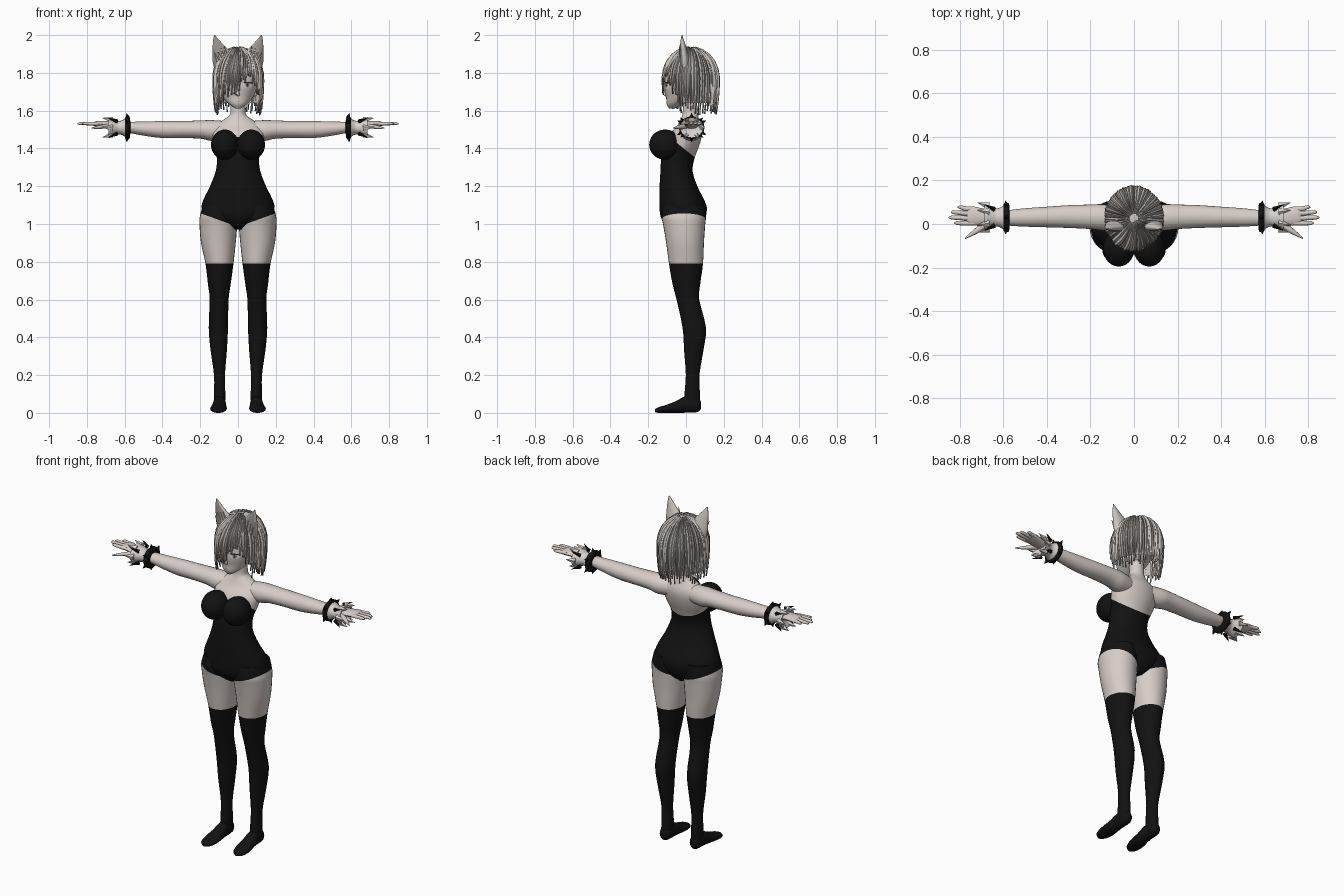
import bpy
import bmesh
import random
from math import sin, cos, pi, radians
from mathutils import Vector
from mathutils.bvhtree import BVHTree

random.seed(4)
if "Cube" in bpy.data.objects:
    bpy.data.objects.remove(bpy.data.objects["Cube"])
parts = []


def material(name, color):
    mat = bpy.data.materials.new(name)
    mat.use_nodes = True
    rgba = (*color, 1)
    mat.diffuse_color = rgba
    shader = next(n for n in mat.node_tree.nodes if n.type == 'BSDF_PRINCIPLED')
    shader.inputs["Base Color"].default_value = rgba
    return mat


skin = material("skin", (.68, .61, .57))
hair_light = material("hair", (.6, .55, .51))
hair_dark = material("hair shadow", (.33, .30, .28))
black = material("black cloth", (.006, .006, .006))
white = material("white cloth", (.7, .65, .62))
ink = material("dark lashes", (.03, .025, .025))
eye_white = material("eye white", (.8, .78, .76))


def finish(name, bm, mats, mirror=False, fix_normals=True):
    if fix_normals:
        bmesh.ops.recalc_face_normals(bm, faces=bm.faces[:])
    mesh = bpy.data.meshes.new(name)
    bm.to_mesh(mesh)
    bm.free()
    for mat in mats:
        mesh.materials.append(mat)
    obj = bpy.data.objects.new(name, mesh)
    bpy.context.scene.collection.objects.link(obj)
    if mirror:
        obj.modifiers.new("mirror", 'MIRROR').use_clip = False
    parts.append(obj)
    return obj


def catmull(p, q, r, s, t):
    return [max(-9, b + .5 * t * (c - a + t * (2 * a - 5 * b + 4 * c - d + t * (3 * (b - c) + d - a))))
            for a, b, c, d in zip(p, q, r, s)]


def loft(axis, rings, sides=24, steps=3):
    """Smooth tube; each ring is (position, centre a, centre b, radius a, radius b)."""
    ends = [rings[0]] + list(rings) + [rings[-1]]
    path = [catmull(*ends[i:i + 4], k / steps) for i in range(len(rings) - 1) for k in range(steps)]
    path.append(rings[-1])
    bm = bmesh.new()
    loops = []
    for pos, a, b, ra, rb in path:
        loop = []
        for k in range(sides):
            turn = 2 * pi * k / sides
            co = [a + max(ra, .001) * cos(turn), b + max(rb, .001) * sin(turn)]
            co.insert(axis, pos)
            loop.append(bm.verts.new(co))
        loops.append(loop)
    for low, high in zip(loops, loops[1:]):
        for k in range(sides):
            n = (k + 1) % sides
            bm.faces.new((low[k], low[n], high[n], high[k]))
    bm.faces.new(loops[0])
    bm.faces.new(loops[-1])
    return bm


def paint(bm, point, normal, index):
    """Cut along a plane and colour the side the normal points to."""
    point, normal = Vector(point), Vector(normal)
    bmesh.ops.bisect_plane(bm, geom=bm.verts[:] + bm.edges[:] + bm.faces[:],
                           plane_co=point, plane_no=normal)
    for face in bm.faces:
        if (face.calc_center_median() - point).dot(normal) > 0:
            face.material_index = index


def spikes(name, items, mat):
    """Pointed slivers, each given as (start, end, width)."""
    bm = bmesh.new()
    for start, end, width in items:
        start, end = Vector(start), Vector(end)
        axis = end - start
        turn = axis.to_track_quat('Z', 'Y').to_matrix().to_4x4()
        turn.translation = (start + end) / 2
        bmesh.ops.create_cone(bm, cap_ends=True, segments=5, radius1=width, radius2=0,
                              depth=axis.length, matrix=turn)
    return finish(name, bm, [mat], True)


# Torso with strapless bodysuit and neck
torso = loft(2, [
    (.97, 0, -.005, .03, .06), (1, 0, -.01, .09, .1), (1.04, 0, -.015, .17, .12),
    (1.09, 0, -.015, .193, .125), (1.14, 0, -.025, .178, .115), (1.2, 0, -.04, .148, .1),
    (1.28, 0, -.05, .118, .085), (1.35, 0, -.042, .112, .088), (1.42, 0, -.015, .13, .087),
    (1.48, 0, .003, .14, .083), (1.52, 0, .018, .12, .065), (1.55, 0, .02, .08, .05),
    (1.575, 0, .022, .046, .042), (1.6, 0, .022, .04, .039), (1.66, 0, .02, .04, .038)], 40)
paint(torso, (0, 0, 1.39), (0, -.8, -1), 1)
finish("torso", torso, [skin, black])

# Bust cups
cup = bmesh.new()
bmesh.ops.create_uvsphere(cup, u_segments=28, v_segments=18, radius=1)
for v in cup.verts:
    v.co = Vector((.07 + .073 * v.co.x, -.11 + .085 * v.co.y, 1.42 + .08 * v.co.z))
finish("bust_cups", cup, [black], True)

# Legs with high stockings
leg = loft(2, [
    (1.1, .1, -.01, .086, .11), (1.04, .104, -.012, .098, .118), (1, .104, -.01, .1, .112),
    (.9, .104, -.005, .092, .1), (.79, .098, 0, .074, .09), (.68, .099, .002, .06, .073),
    (.6, .1, .01, .05, .06), (.45, .104, .044, .051, .062), (.33, .102, .041, .043, .051),
    (.2, .098, .035, .029, .036), (.1, .097, .033, .03, .041), (.05, .098, .033, .03, .04)], 28)
paint(leg, (0, 0, .79), (0, 0, -1), 1)
paint(leg, (0, 0, .985), (-.36, 0, 1), 1)
finish("legs", leg, [skin, black], True)

finish("feet", loft(1, [
    (.08, .098, .04, .012, .018), (.06, .098, .042, .03, .038), (0, .098, .045, .034, .044),
    (-.05, .1, .032, .039, .032), (-.1, .103, .022, .044, .022), (-.145, .105, .015, .034, .015),
    (-.165, .105, .012, .012, .008)]), [black], True)

# Arms, palms and digits
finish("arms", loft(0, [
    (.07, .025, 1.495, .05, .05), (.14, .03, 1.495, .06, .055), (.2, .033, 1.5, .056, .048),
    (.3, .034, 1.5, .052, .045), (.4, .032, 1.5, .047, .045), (.5, .03, 1.505, .042, .037),
    (.58, .028, 1.512, .035, .029), (.65, .028, 1.52, .028, .021)]), [skin], True)
finish("palms", loft(0, [
    (.63, .028, 1.52, .027, .021), (.68, .03, 1.525, .038, .019), (.74, .037, 1.53, .044, .015),
    (.765, .037, 1.53, .04, .01)], 16), [skin], True)
for name, y, tip in (("index", .004, .825), ("middle", .027, .85), ("ring", .049, .84), ("little", .07, .81)):
    finish(name + "_fingers", loft(0, [
        (.73, y, 1.53, .01, .01), (.77, y, 1.531, .011, .01), (tip - .015, y * 1.1, 1.532, .009, .008),
        (tip, y * 1.1, 1.53, .002, .002)], 10), [skin], True)
finish("thumbs", loft(0, [
    (.66, .015, 1.52, .015, .012), (.7, -.015, 1.517, .018, .012), (.74, -.042, 1.512, .012, .009),
    (.775, -.066, 1.508, .003, .003)], 10), [skin], True)

# Wrist cuffs with dark band and pointed trim
wrist_y, wrist_z = .03, 1.51
finish("cuff_bands", loft(0, [(x, wrist_y, wrist_z, r + .008, r) for x, r in
                             ((.57, .03), (.573, .054), (.585, .06), (.597, .054), (.6, .03))], 20), [black], True)
finish("cuffs", loft(0, [(x, wrist_y, wrist_z, r * 1.15, r) for x, r in
                         ((.595, .05), (.625, .036), (.655, .044), (.685, .054), (.67, .025))], 16), [white], True)


def cuff_points(x, radius, end_x, end_radius, width, count, phase=0.0):
    items = []
    for k in range(count):
        turn = 2 * pi * (k + phase) / count
        around = Vector((0, cos(turn) * 1.15, sin(turn)))
        hub = Vector((0, wrist_y, wrist_z))
        items.append((hub + around * radius + Vector((x, 0, 0)),
                      hub + around * end_radius + Vector((end_x, 0, 0)), width))
    return items


spikes("cuff_white_points", cuff_points(.665, .045, .72, .06, .018, 6), white)
spikes("cuff_black_points", cuff_points(.64, .046, .69, .076, .012, 4, .5), black)
spikes("band_points", cuff_points(.585, .055, .59, .078, .012, 6, .5), black)

# Head
head = finish("head", loft(2, [
    (1.612, 0, -.075, .014, .014), (1.635, 0, -.055, .048, .048), (1.67, 0, -.02, .08, .085),
    (1.72, 0, -.01, .1, .104), (1.78, 0, .01, .113, .12), (1.85, 0, .02, .1, .115),
    (1.9, 0, .02, .05, .06)], 32), [skin])
face_tree = BVHTree.FromPolygons([v.co for v in head.data.vertices],
                                 [p.vertices[:] for p in head.data.polygons])


def face_plate(name, x, z, rx, rz, lift, mat, mirror=True):
    bm = bmesh.new()

    def on_face(px, pz):
        hit = face_tree.ray_cast(Vector((px, -1, pz)), Vector((0, 1, 0)))[0]
        return bm.verts.new(hit - Vector((0, lift, 0)))
    rim = [on_face(x + rx * cos(pi * k / 8), z + rz * sin(pi * k / 8)) for k in range(16)]
    middle = on_face(x, z)
    for k in range(16):
        bm.faces.new((middle, rim[k], rim[(k + 1) % 16]))
    finish(name, bm, [mat], mirror, False)


face_plate("eye_whites", .05, 1.735, .023, .013, .002, eye_white)
face_plate("irises", .05, 1.735, .011, .013, .003, hair_dark)
face_plate("pupils", .05, 1.735, .005, .008, .004, ink)
face_plate("lashes", .052, 1.748, .027, .004, .005, ink)
face_plate("mouth", 0, 1.65, .013, .002, .002, hair_dark, False)
finish("nose", loft(2, [(1.677, 0, -.105, .003, .003), (1.685, 0, -.11, .008, .01),
                        (1.715, 0, -.108, .003, .005)], 10), [skin])

# Hair: a shell with pointed locks following the skull
hem = [(-180, 1.6), (-90, 1.6), (-50, 1.62), (-25, 1.68), (0, 1.705), (20, 1.745),
       (33, 1.765), (50, 1.68), (70, 1.6), (180, 1.6)]
dome = .23


def hem_height(angle):
    angle = (angle + 180) % 360 - 180
    for (a, low), (b, high) in zip(hem, hem[1:]):
        if a <= angle <= b:
            return low + (high - low) * (angle - a) / (b - a)


def hair_point(angle, u, tip, grow):
    run = u * (dome + 1.77 - tip)
    drop = max(0, run - dome)
    theta = min(run / dome, 1) * pi / 2
    spread = sin(theta) * (1 - 3 * drop * drop) * grow
    z = 1.77 + .165 * cos(theta) * grow - drop
    turn = radians(angle)
    return Vector((.135 * spread * sin(turn), .025 - .15 * spread * cos(turn), z))


shell = bmesh.new()
columns, rows = 60, 14
grid = [[shell.verts.new(hair_point(c * 6, r / rows, hem_height(c * 6) + .04, .97))
         for r in range(rows + 1)] for c in range(columns)]
for c in range(columns):
    left, right = grid[c], grid[(c + 1) % columns]
    for r in range(rows):
        shell.faces.new((left[r], left[r + 1], right[r + 1], right[r]))
bmesh.ops.remove_doubles(shell, verts=shell.verts[:], dist=.0005)
finish("hair_shell", shell, [hair_light])

locks = bmesh.new()
count, segments = 64, 10
for i in range(count):
    angle = i * 360 / count - 180
    tip = hem_height(angle) + random.uniform(-.025, .03)
    sway = random.uniform(-6, 6) - (14 if abs(angle) < 40 else 0)
    lift = random.uniform(.985, 1.02)
    shade = 1 if random.random() < .2 else 0
    previous = None
    for k in range(segments + 1):
        u = .06 + .94 * k / segments
        half = 5.2 * min(1, 2.4 * (1 - u)) + .1
        centre = angle + sway * (u - .7)
        row = [locks.verts.new(hair_point(centre + side * half, u, tip, lift * g))
               for side, g in ((-1, .975), (0, 1.02), (1, .975))]
        if previous:
            for j in range(2):
                face = locks.faces.new((previous[j], row[j], row[j + 1], previous[j + 1]))
                face.material_index = shade
        previous = row
hair = finish("hair_locks", locks, [hair_light, hair_dark], False, False)
hair.modifiers.new("thickness", 'SOLIDIFY').thickness = .005

# Animal ears with dark inner faces and tufts
ear = loft(2, [(1.84, .078, -.005, .045, .025), (1.88, .084, -.008, .05, .026),
               (1.92, .094, -.013, .04, .02), (1.96, .11, -.018, .023, .012),
               (2, .125, -.022, .002, .002)], 16)
for v in ear.verts:
    v.co.z -= max(0, 1.95 - v.co.z) * (v.co.x - .085) * 6
ear.normal_update()
bmesh.ops.recalc_face_normals(ear, faces=ear.faces[:])
for face in ear.faces:
    face.material_index = 1 if face.normal.y < -.8 else 0
finish("ears", ear, [hair_light, hair_dark], True)
spikes("ear_tufts", [((.06 + .015 * k, -.03, 1.885 - .008 * k), (.075 + .018 * k, -.036, 1.95 - .012 * k), .009)
                     for k in range(4)], hair_light)

# Smooth shading with crisp creases
for obj in parts:
    obj.select_set(True)
bpy.context.view_layer.objects.active = parts[0]
bpy.ops.object.shade_smooth_by_angle(angle=radians(45))
